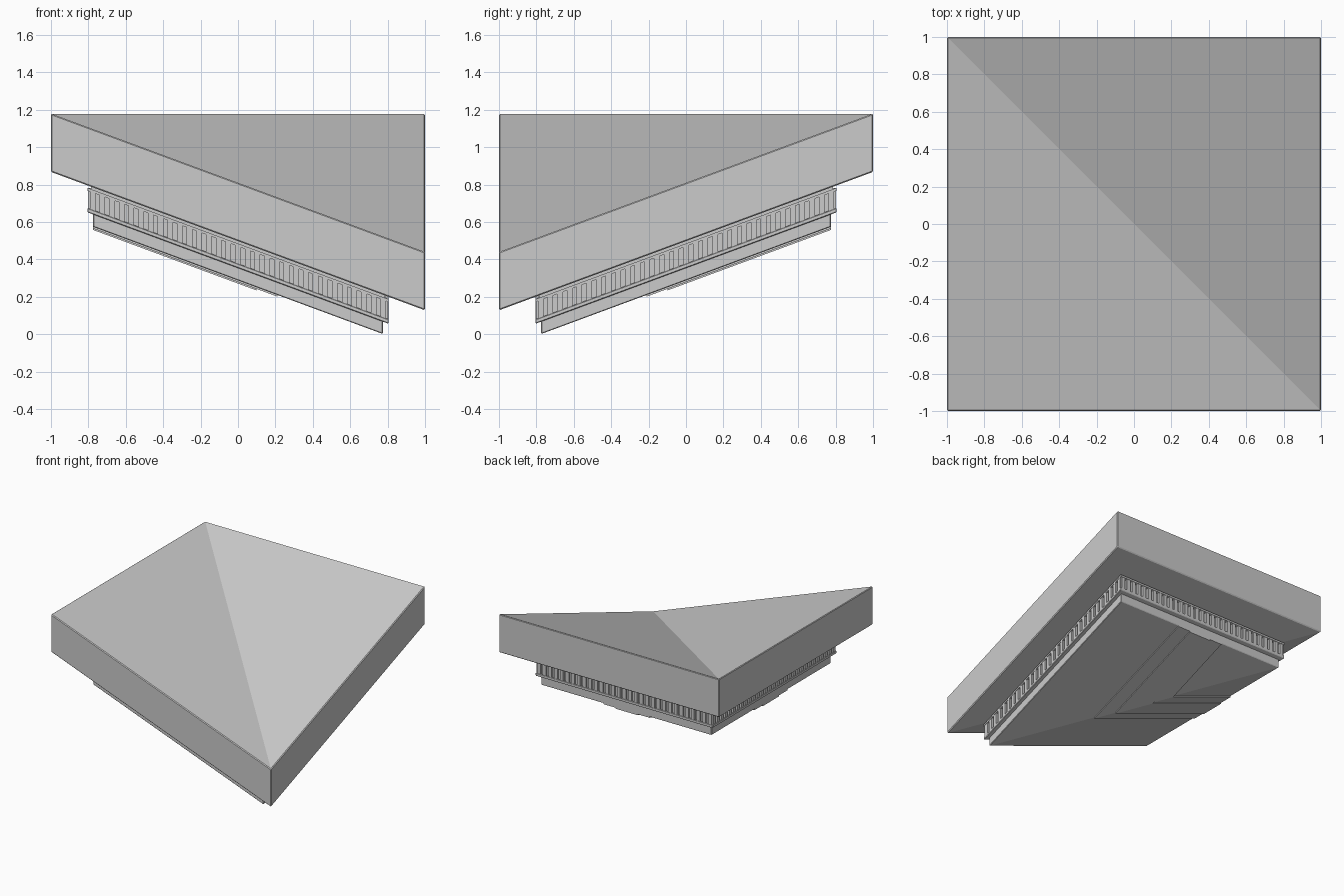
import bpy, bmesh

if "Cube" in bpy.data.objects:
    bpy.data.objects.remove(bpy.data.objects["Cube"])

SLOPE, MID = 0.37, 0.81


def surf(x, y):
    # two slopes meeting in a diagonal valley
    return MID + SLOPE * max(-x, y)


def add_prism(bm, polys, top, bottom):
    # closed body between two offsets of the valley surface
    edges = [(p[i], p[(i + 1) % len(p)]) for p in polys for i in range(len(p))]
    pts = {p for poly in polys for p in poly}
    hi = {p: bm.verts.new((p[0], p[1], surf(*p) + top)) for p in pts}
    lo = {p: bm.verts.new((p[0], p[1], surf(*p) + bottom)) for p in pts}
    for poly in polys:
        bm.faces.new([hi[p] for p in poly])
        bm.faces.new([lo[p] for p in reversed(poly)])
    for a, b in edges:
        if (b, a) not in edges:
            bm.faces.new([lo[a], lo[b], hi[b], hi[a]])


def finish(name, bm, bevel=0):
    bmesh.ops.recalc_face_normals(bm, faces=bm.faces)
    me = bpy.data.meshes.new(name)
    bm.to_mesh(me)
    bm.free()
    ob = bpy.data.objects.new(name, me)
    bpy.context.collection.objects.link(ob)
    if bevel:
        m = ob.modifiers.new("edge_bevel", 'BEVEL')
        m.width, m.segments = bevel, 1
        m.limit_method, m.angle_limit = 'ANGLE', 0.7
    return ob


def slab(name, h, top, bottom, bevel=0):
    bm = bmesh.new()
    add_prism(bm, [[(-h, -h), (h, -h), (-h, h)],
                   [(h, -h), (h, h), (-h, h)]], top, bottom)
    return finish(name, bm, bevel)


# roof and stepped mouldings below it
slab("roof_slab", 1.0, 0, -0.312, 0.006)
slab("frieze_backing", 0.787, -0.30, -0.45)
slab("frieze_top_rail", 0.805, -0.325, -0.34)
slab("frieze_bottom_rail", 0.805, -0.432, -0.456, 0.004)
slab("ceiling_block", 0.774, -0.44, -0.522, 0.004)

# dentils on all four sides
bm = bmesh.new()
N, OUT, INN = 31, 0.803, 0.78
step = 2 * OUT / N
for i in range(N):
    c = -OUT + (i + 0.5) * step
    a, b = c - 0.015, c + 0.015
    for s in (-1, 1):
        u, v = sorted((s * INN, s * OUT))
        add_prism(bm, [[(a, u), (b, u), (b, v), (a, v)]], -0.335, -0.436)
        add_prism(bm, [[(u, a), (v, a), (v, b), (u, b)]], -0.335, -0.436)
finish("dentils", bm)

# mitred raised bands across the underside
for name, w, depth in (("outer_band", 0.21, -0.531), ("inner_band", 0.10, -0.539)):
    h = 0.774
    bm = bmesh.new()
    add_prism(bm, [[(-h, -w), (w, -w), (-w, w), (-h, w)],
                   [(w, -w), (w, h), (-w, h), (-w, w)]], -0.5, depth)
    finish(name, bm)
